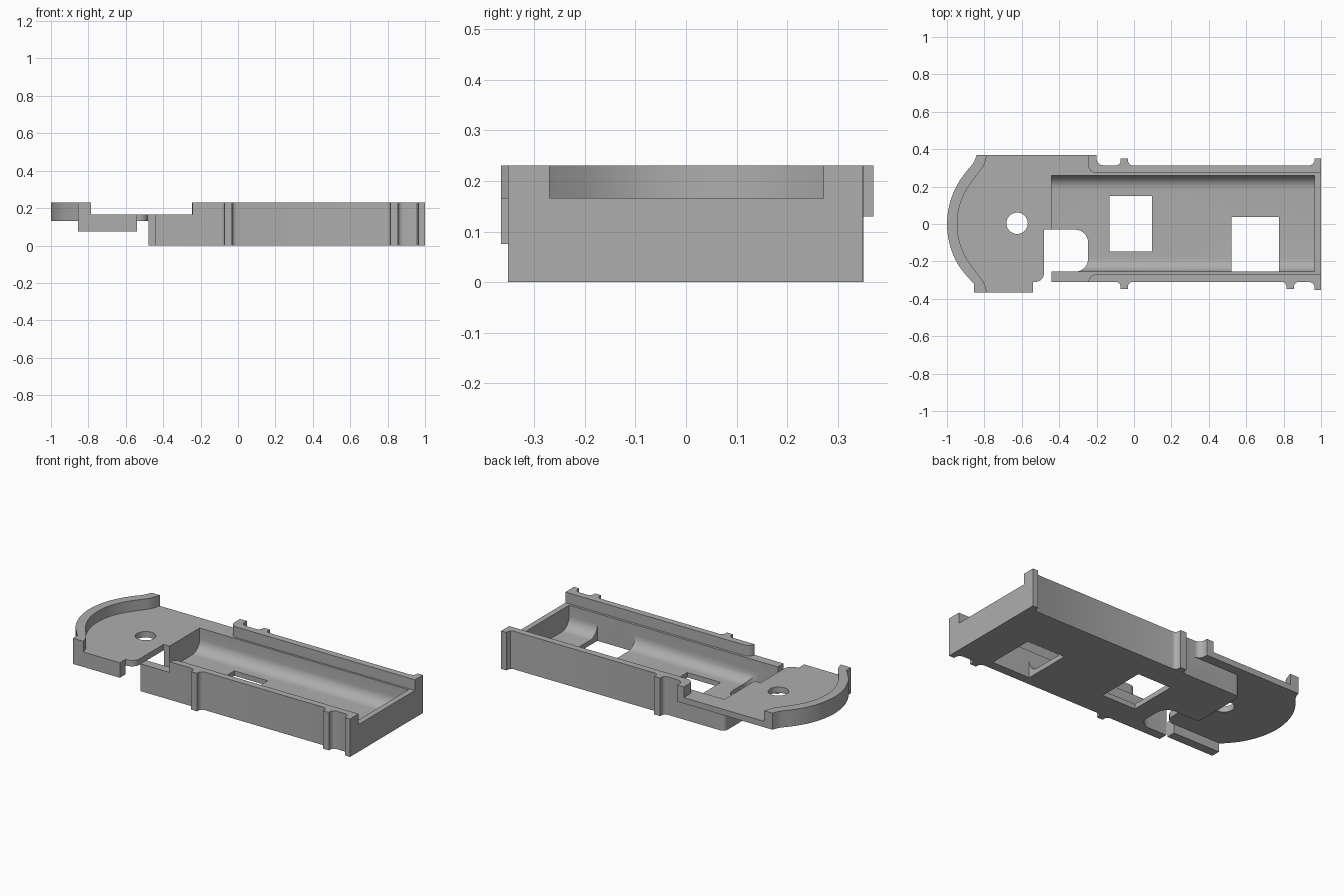
import bpy, bmesh, math
from mathutils import Vector

cube = bpy.data.objects.get("Cube")
if cube:
    bpy.data.objects.remove(cube, do_unlink=True)

grey = bpy.data.materials.new("plain_grey")
grey.use_nodes = True
grey.diffuse_color = (0.42, 0.42, 0.42, 1)
grey.node_tree.nodes["Principled BSDF"].inputs["Base Color"].default_value = (0.42, 0.42, 0.42, 1)


def arc(cx, cy, r, start, end, steps=8):
    angles = [math.radians(start + (end - start) * i / steps) for i in range(steps + 1)]
    return [(cx + r * math.cos(a), cy + r * math.sin(a)) for a in angles]


def spline(points, steps=5):
    """Smooth curve through the points."""
    p = [Vector(q) for q in points]
    p = [2 * p[0] - p[1]] + p + [2 * p[-1] - p[-2]]
    out = []
    for a, b, c, d in zip(p, p[1:], p[2:], p[3:]):
        for i in range(steps):
            t = i / steps
            out.append(tuple(0.5 * (2 * b + (c - a) * t + (2 * a - 5 * b + 4 * c - d) * t * t
                                    + (3 * b - a - 3 * c + d) * t ** 3)))
    return out + [tuple(p[-2])]


def prism(name, outline, low, high, axis="z"):
    """Extrude an outline along z, or a (y, z) outline along x."""
    place = (lambda a, b, h: (a, b, h)) if axis == "z" else (lambda a, b, h: (h, a, b))
    bm = bmesh.new()
    face = bm.faces.new([bm.verts.new(place(a, b, low)) for a, b in outline])
    top = bmesh.ops.extrude_face_region(bm, geom=[face])
    shift = Vector(place(0, 0, high - low))
    bmesh.ops.translate(bm, vec=shift, verts=[v for v in top["geom"] if isinstance(v, bmesh.types.BMVert)])
    bmesh.ops.recalc_face_normals(bm, faces=bm.faces)
    mesh = bpy.data.meshes.new(name)
    bm.to_mesh(mesh)
    bm.free()
    mesh.materials.append(grey)
    obj = bpy.data.objects.new(name, mesh)
    bpy.context.collection.objects.link(obj)
    return obj


def rect(x0, x1, y0, y1):
    return [(x0, y0), (x1, y0), (x1, y1), (x0, y1)]


def rib(x, y, side):
    """Small rib with flared foot, listed from low x to high x."""
    r = 0.025
    left = [(x - 0.02 - r + r * math.sin(a), y + side * r * (1 - math.cos(a)))
            for a in [math.pi / 2 * i / 5 for i in range(6)]]
    tip = y + side * 0.038
    return left + [(x - 0.02, tip), (x + 0.02, tip)] + [(2 * x - a, b) for a, b in reversed(left)]


def combine(target, tool, operation):
    mod = target.modifiers.new(tool.name, "BOOLEAN")
    mod.operation = operation
    mod.solver = "EXACT"
    mod.object = tool
    bpy.context.view_layer.objects.active = target
    bpy.ops.object.modifier_apply(modifier=mod.name)
    bpy.data.objects.remove(tool, do_unlink=True)


# Tray body with side ribs and end posts
front, back = -0.31, 0.313
outline = [(-0.478, front)] + rib(-0.052, front, -1) + rib(0.835, front, -1)
outline += [(0.94, front), (0.957, -0.318), (0.965, -0.335), (0.965, -0.352), (1, -0.352)]
outline += [(1, 0.349), (0.965, 0.349), (0.965, 0.335), (0.957, 0.32), (0.94, back)]
outline += rib(-0.052, back, 1)[::-1]
outline += arc(-0.448, back - 0.03, 0.03, 90, 180)
tray = prism("tray", outline, 0, 0.231)

# Pocket with rounded lower edges
r, floor = 0.07, 0.03
section = [(-0.255, 0.3)] + arc(-0.255 + r, floor + r, r, 180, 270)
section += arc(0.26 - r, floor + r, r, 270, 360) + [(0.26, 0.3)]
combine(tray, prism("pocket", section, -0.44, 0.965, "x"), "DIFFERENCE")

# Round head plate
outer = spline([(-0.84, 0.37), (-0.86, 0.325), (-0.905, 0.27), (-0.95, 0.2), (-0.985, 0.11), (-1, 0),
                (-0.985, -0.11), (-0.95, -0.2), (-0.905, -0.265), (-0.855, -0.32)])
plate = outer + [(-0.855, -0.365), (-0.54, -0.365), (-0.54, -0.31)]
plate += arc(-0.53, -0.26, 0.05, 270, 360) + [(-0.48, -0.03), (-0.442, -0.028), (-0.442, 0.285)]
plate += [(-0.16, 0.285), (-0.16, back + 0.001)] + arc(-0.165, back + 0.036, 0.035, 270, 180) + [(-0.2, 0.37)]
head = prism("head_plate", plate, 0.13, 0.231)
combine(head, prism("skirt", rect(-0.855, -0.54, -0.365, -0.31), 0.075, 0.15), "UNION")
combine(tray, head, "UNION")

# Sunken deck that leaves the rims standing
inner = spline([(-0.785, 0.37), (-0.805, 0.31), (-0.85, 0.25), (-0.9, 0.175), (-0.934, 0.09), (-0.945, 0),
                (-0.934, -0.09), (-0.9, -0.175), (-0.85, -0.25), (-0.805, -0.31), (-0.785, -0.365)])
deck = [(-0.785, 0.5)] + inner + [(-0.785, -0.5), (-0.245, -0.5)]
deck += arc(-0.2, -0.315, 0.045, 180, 90) + [(1.1, -0.27), (1.1, 0.272)]
deck += arc(-0.2, 0.317, 0.045, 270, 180) + [(-0.245, 0.5)]
combine(tray, prism("deck_cut", deck, 0.166, 0.4), "DIFFERENCE")

# Round hole, windows and rounded corner opening
opening = [(-0.48, -0.03)] + arc(-0.315, -0.1, 0.07, 90, 0) + arc(-0.315, -0.185, 0.07, 0, -90)
opening += [(-0.44, -0.255), (-0.44, -0.5), (-0.48, -0.5)]
cuts = {
    "screw_hole": arc(-0.625, 0.004, 0.057, 0, 350, 35),
    "square_window": rect(-0.13, 0.095, -0.148, 0.15),
    "end_window": rect(0.52, 0.775, -0.255, 0.038),
    "corner_opening": opening,
}
for name, shape in cuts.items():
    combine(tray, prism(name, shape, -0.1, 0.4), "DIFFERENCE")

# Smooth curves with sharp edges kept
bpy.ops.object.select_all(action="DESELECT")
tray.select_set(True)
bpy.context.view_layer.objects.active = tray
bpy.ops.object.shade_smooth_by_angle(angle=math.radians(30))
